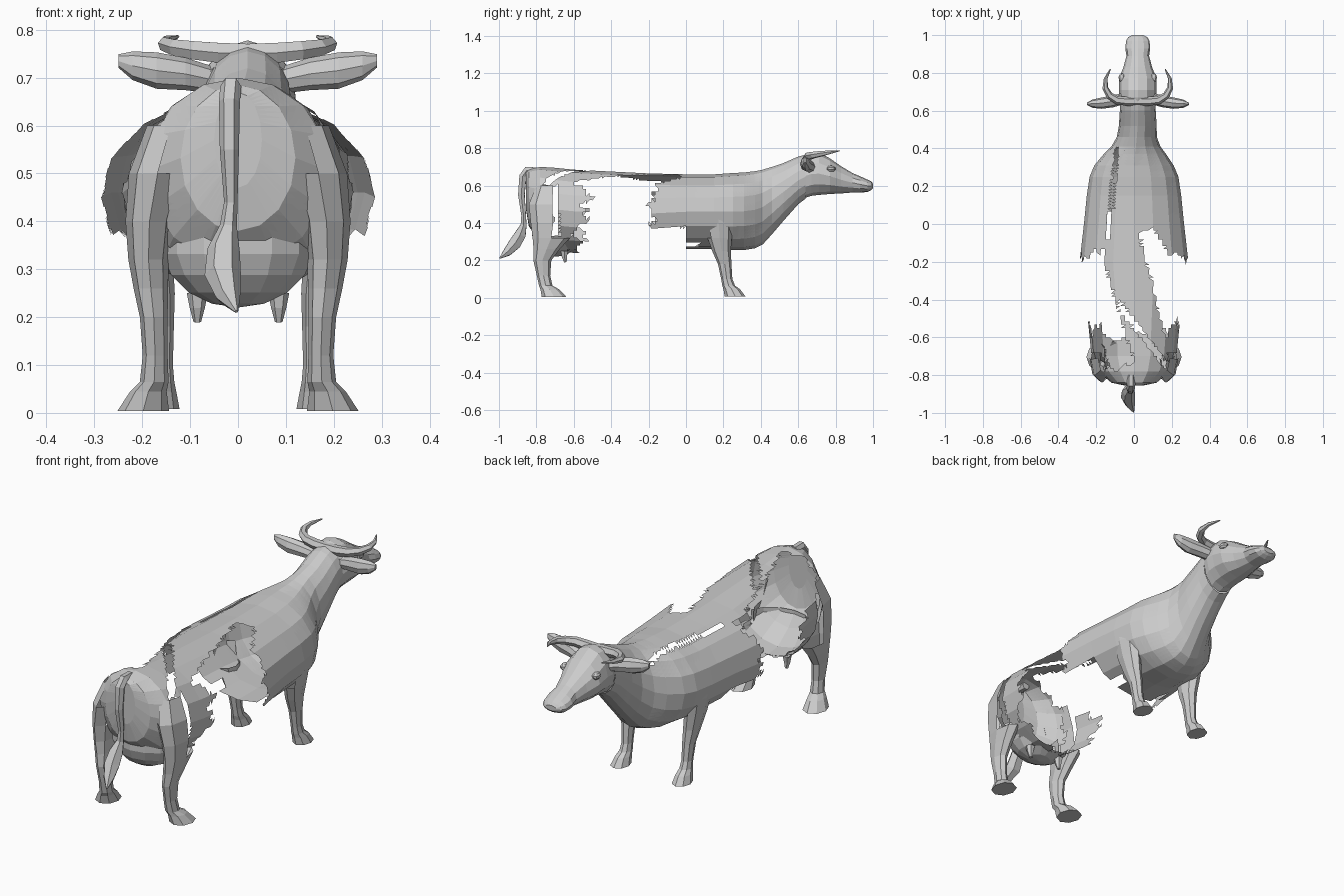
import bpy, bmesh, math
from mathutils import Vector

if "Cube" in bpy.data.objects:
    bpy.data.objects.remove(bpy.data.objects["Cube"])


def finish(name, bm):
    me = bpy.data.meshes.new(name)
    bm.to_mesh(me)
    bm.free()
    ob = bpy.data.objects.new(name, me)
    bpy.context.collection.objects.link(ob)
    return ob


def loft_bm(rings, cap_start=True, cap_end=True):
    bm = bmesh.new()
    rows = [[bm.verts.new(p) for p in r] for r in rings]
    n = len(rows[0])
    for a, b in zip(rows, rows[1:]):
        for i in range(n):
            j = (i + 1) % n
            bm.faces.new((a[i], a[j], b[j], b[i]))
    if cap_start:
        bm.faces.new(rows[0])
    if cap_end:
        bm.faces.new(rows[-1])
    bmesh.ops.recalc_face_normals(bm, faces=bm.faces)
    return bm


def ring(c, u, v, n, sub=1):
    """Polygon ring around c with half axes u and v, each side split."""
    c, u, v = Vector(c), Vector(u), Vector(v)
    p = [c + u * math.cos(2 * math.pi * i / n) + v * math.sin(2 * math.pi * i / n)
         for i in range(n)]
    return [p[i].lerp(p[(i + 1) % n], k / sub) for i in range(n) for k in range(sub)]


def y_ring(s, n, sub=1):
    y, w, top, bot, cx = s
    return ring((cx, y, (top + bot) / 2), (w, 0, 0), (0, 0, (top - bot) / 2), n, sub)


def drop(bm, test):
    bmesh.ops.delete(bm, geom=[f for f in bm.faces if test(f.calc_center_median())],
                     context='FACES')


def tube(name, pts, sides=3):
    cu = bpy.data.curves.new(name, 'CURVE')
    cu.dimensions = '3D'
    cu.bevel_depth = 1
    cu.bevel_resolution = sides - 2
    cu.use_fill_caps = True
    sp = cu.splines.new('POLY')
    sp.points.add(len(pts) - 1)
    for p, (x, y, z, r) in zip(sp.points, pts):
        p.co = (x, y, z, 1)
        p.radius = r
    ob = bpy.data.objects.new(name, cu)
    bpy.context.collection.objects.link(ob)
    bpy.ops.object.select_all(action='DESELECT')
    ob.select_set(True)
    bpy.context.view_layer.objects.active = ob
    bpy.ops.object.convert(target='MESH')
    for f in bpy.context.object.data.polygons:
        f.use_smooth = False


def ball(name, c, r, u=10, v=7, test=None):
    bm = bmesh.new()
    bmesh.ops.create_uvsphere(bm, u_segments=u, v_segments=v, radius=1)
    for p in bm.verts:
        p.co = Vector(c) + Vector((p.co.x * r[0], p.co.y * r[1], p.co.z * r[2]))
    if test:
        drop(bm, test)
    finish(name, bm)


# Torso and neck shell: y, half width, top, bottom, centre x
torso = [(-.855, .05, .67, .47, 0), (-.84, .12, .685, .38, 0), (-.78, .19, .70, .31, 0),
         (-.70, .225, .695, .25, 0), (-.60, .235, .685, .24, 0), (-.40, .255, .675, .23, 0),
         (-.20, .288, .665, .235, 0), (0, .265, .66, .26, 0), (.15, .25, .66, .26, 0),
         (.25, .235, .667, .255, 0), (.31, .21, .67, .255, 0), (.37, .165, .677, .265, .005),
         (.41, .13, .685, .285, .01), (.46, .106, .70, .34, .015), (.52, .10, .72, .41, .02),
         (.60, .095, .755, .50, .02), (.64, .092, .765, .53, .02)]
fine = []
for a, b in zip(torso, torso[1:]):
    k = max(1, round((b[0] - a[0]) / .017))
    fine += [[p + (q - p) * i / k for p, q in zip(a, b)] for i in range(k)]
fine.append(torso[-1])


def inside(c):
    """True for points hidden within the torso."""
    y, w, top, bot, cx = min(fine, key=lambda s: abs(s[0] - c.y))
    return ((c.x - cx) / w) ** 2 + ((c.z - (top + bot) / 2) * 2 / (top - bot)) ** 2 < .9


def torn(c):
    """True where the torn shell is missing."""
    x, y, z = c
    if z > .55 and -.08 < y < .4 and abs(x + .13 - .1 * y) < .010:
        return True                                   # slit along the left back
    wob = .012 * math.sin(47 * z + 3 * x) + .01 * math.sin(110 * z) + .006 * math.sin(90 * x)
    if y > 0:
        return z < .3 and abs(x) > .1 and y < .06 + wob
    if z > .6 and -.16 + max(0, -.2 - y) * .3 < x < max(.03 - (.05 + y) * .25, .13 + 2 * y) + wob / 2:
        gap = y + .40 + (x + .08) * 1.28
        return -.055 < gap < 0 and x > -.085          # back strip with its slanting slit
    if y < (-.73 if x > 0 else -.755) + (.05 * (.6 - z) if z > .33 else .15) + wob:
        return False                                  # rump and groin
    if x > .1 and .33 < z < .655 and -.69 + .06 * (.65 - z) < y < -.53 + wob * 2 - .3 * abs(z - .52):
        return False                                  # right hip patch
    if x < -.1 and .3 < z < .53 and -.68 < y < -.53 + wob * 2 - .3 * abs(z - .42):
        return False                                  # left hip patch
    if .39 + wob < z < .65 + .25 * y:
        return y < -.18 + wob * 1.5 + .4 * max(0, z - .55)   # shoulder flaps
    return True


bm = loft_bm([y_ring(s, 16, 4) for s in fine], cap_end=False)
bmesh.ops.triangulate(bm, faces=bm.faces)
drop(bm, torn)
bmesh.ops.dissolve_limit(bm, angle_limit=.02, verts=bm.verts, edges=bm.edges)
finish("torso_shell", bm)

# Head
head = [(.64, .092, .768, .535, .02), (.67, .10, .778, .545, .02), (.71, .10, .778, .55, .02),
        (.77, .10, .745, .555, .02), (.83, .076, .703, .558, .02), (.89, .06, .667, .563, .02),
        (.93, .066, .65, .563, .02), (.97, .062, .632, .565, .02), (.99, .05, .622, .575, .02),
        (1.0, .03, .61, .585, .02)]
finish("head", loft_bm([y_ring(s, 12) for s in head], cap_start=False))

# Legs: z, x, y, half width, half depth
hind = [(.60, .14, -.71, .05, .09), (.50, .168, -.715, .06, .125), (.40, .185, -.71, .05, .12),
        (.32, .187, -.72, .042, .10), (.26, .182, -.745, .036, .07), (.20, .176, -.768, .029, .048),
        (.12, .173, -.762, .026, .036), (.065, .175, -.75, .03, .036),
        (.045, .187, -.728, .038, .05), (.004, .198, -.705, .054, .066)]
fore = [(.48, .195, .17, .045, .085), (.40, .19, .175, .045, .075), (.32, .178, .18, .042, .065),
        (.25, .168, .19, .036, .05), (.18, .162, .207, .028, .036), (.10, .160, .218, .024, .03),
        (.065, .160, .228, .027, .034), (.045, .162, .245, .033, .045), (.008, .164, .262, .042, .055)]


def leg(name, sections, side):
    bm = loft_bm([ring((side * x, y, z), (rx, 0, 0), (0, ry, 0), 8)
                  for z, x, y, rx, ry in sections], cap_start=False)
    # The upper leg is hollow: drop what lies in the torso or in the torn hip
    drop(bm, lambda c: inside(c) or (c.z > .33 and -.72 < c.y < -.3))
    finish(name, bm)


for side, tag in ((-1, "left"), (1, "right")):
    leg(tag + "_hind_leg", hind, side)
    leg(tag + "_front_leg", fore, side)
    # Ears: flat leaves pointing sideways
    ears = [(.07, .665, .695, .03, .028), (.13, .65, .708, .032, .034), (.19, .64, .715, .03, .038),
            (.24, .637, .725, .022, .03), (.27, .636, .735, .006, .014)]
    finish(tag + "_ear", loft_bm([ring((.02 + side * x, y, z), (0, ry, 0), (0, 0, rz), 8)
                                  for x, y, z, ry, rz in ears]))
    # Horns sweep out and then forward
    tube(tag + "_horn", [(.02 + side * x, y, z, r) for x, y, z, r in
                         [(.0, .65, .75, .024), (.06, .65, .752, .024), (.11, .655, .757, .022),
                          (.15, .68, .763, .019), (.172, .72, .77, .016), (.17, .77, .778, .010),
                          (.145, .82, .786, .003)]])
    ball(tag + "_eye", (.02 + side * .085, .775, .69), (.018, .025, .017), 8, 5)
    # Teats
    tube(tag + "_teat", [(side * .085, -.65, .25, .022), (side * .085, -.65, .22, .016),
                         (side * .085, -.645, .19, .008)])

# Udder and tail
ball("udder", (0, -.69, .355), (.165, .135, .135), 14, 9, inside)
tube("tail", [(-.015, -.80, .68, .02), (-.015, -.85, .682, .022), (-.018, -.872, .65, .022),
              (-.018, -.88, .55, .02), (-.015, -.868, .44, .014), (-.02, -.868, .39, .018),
              (-.03, -.885, .34, .034), (-.032, -.915, .29, .038), (-.02, -.955, .245, .026),
              (-.003, -.995, .212, .004)])
